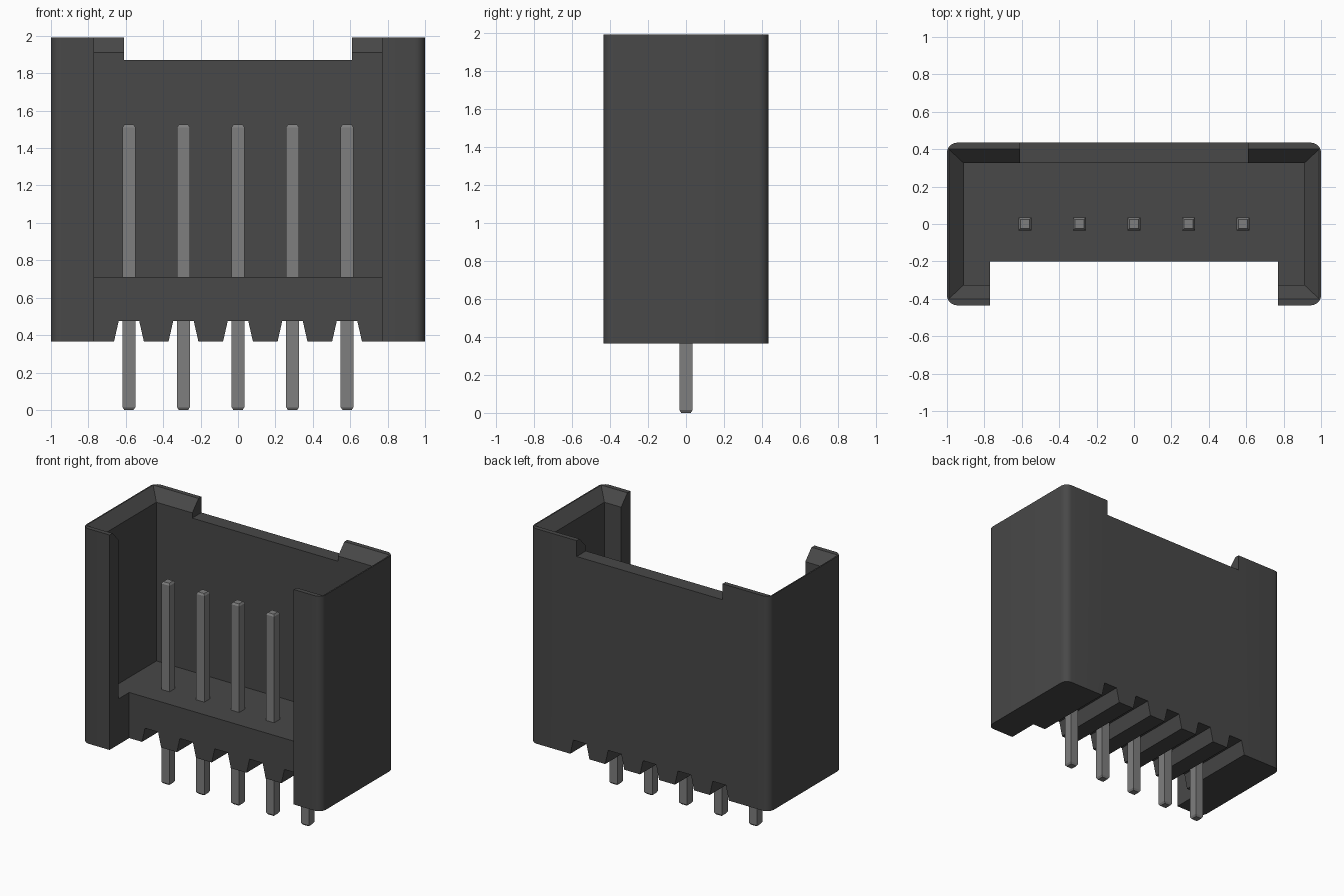
import bpy, bmesh, math

old = bpy.data.objects.get("Cube")
if old:
    bpy.data.objects.remove(old, do_unlink=True)


def material(name, rgb, rough):
    m = bpy.data.materials.new(name)
    m.use_nodes = True
    m.diffuse_color = (*rgb, 1)
    bsdf = m.node_tree.nodes["Principled BSDF"]
    bsdf.inputs["Base Color"].default_value = (*rgb, 1)
    bsdf.inputs["Roughness"].default_value = rough
    return m


plastic = material("dark grey plastic", (0.065, 0.065, 0.065), 0.6)
metal = material("grey metal", (0.21, 0.21, 0.21), 0.5)


def loft(name, rings, x=0, y=0, mat=None, corner=0):
    """Stack of rectangles (half width, half depth, z) joined into a solid."""
    bm = bmesh.new()
    loops = [[bm.verts.new((x + sx * hx, y + sy * hy, z))
              for sx, sy in ((-1, -1), (1, -1), (1, 1), (-1, 1))]
             for hx, hy, z in rings]
    bm.faces.new(loops[0])
    bm.faces.new(loops[-1])
    for a, b in zip(loops, loops[1:]):
        for i in range(4):
            j = (i + 1) % 4
            bm.faces.new((a[i], a[j], b[j], b[i]))
    if corner:
        upright = [e for e in bm.edges
                   if abs(e.verts[0].co.z - e.verts[1].co.z) > 0.1]
        bmesh.ops.bevel(bm, geom=upright, offset=corner, segments=6,
                        profile=0.5, affect='EDGES')
    bmesh.ops.recalc_face_normals(bm, faces=bm.faces)
    mesh = bpy.data.meshes.new(name)
    bm.to_mesh(mesh)
    bm.free()
    ob = bpy.data.objects.new(name, mesh)
    bpy.context.collection.objects.link(ob)
    mesh.materials.append(mat or plastic)
    return ob


BOTTOM, TOP, FLOOR = 0.365, 1.99, 0.71
pin_x = [(i - 2) * 0.2915 for i in range(5)]

# Housing block with rounded upright corners
housing = loft("housing", [(1, 0.435, BOTTOM), (1, 0.435, TOP)], corner=0.055)

# Cavity with flared rim, open front, and notch in the back wall
cutters = [
    loft("cavity_cutter", [(0.91, 0.325, FLOOR), (0.91, 0.325, 1.91),
                           (1.07, 0.475, 2.07)]),
    loft("front_cutter", [(0.77, 0.3, 0.2), (0.77, 0.3, 2.2)], y=-0.5),
    loft("notch_cutter", [(0.61, 0.2, 1.87), (0.61, 0.2, 2.2)], y=0.4),
]
# Tapered grooves across the underside, one per pin
cutters += [loft("groove_cutter", [(0.105, 0.6, 0.255), (0.055, 0.6, 0.475)], x=x)
            for x in pin_x]

bpy.ops.object.select_all(action='DESELECT')
bpy.context.view_layer.objects.active = housing
housing.select_set(True)
for c in cutters:
    c.hide_render = True
    mod = housing.modifiers.new("cut", 'BOOLEAN')
    mod.operation = 'DIFFERENCE'
    mod.solver = 'EXACT'
    mod.object = c
    bpy.ops.object.modifier_apply(modifier=mod.name)
    bpy.data.objects.remove(c, do_unlink=True)
bpy.ops.object.shade_smooth_by_angle(angle=math.radians(25))

# Square pins with chamfered tips
for i, x in enumerate(pin_x):
    loft(f"pin_{i + 1}", [(0.025, 0.025, 0), (0.034, 0.034, 0.014),
                          (0.034, 0.034, 1.511), (0.025, 0.025, 1.525)],
         x=x, mat=metal)
